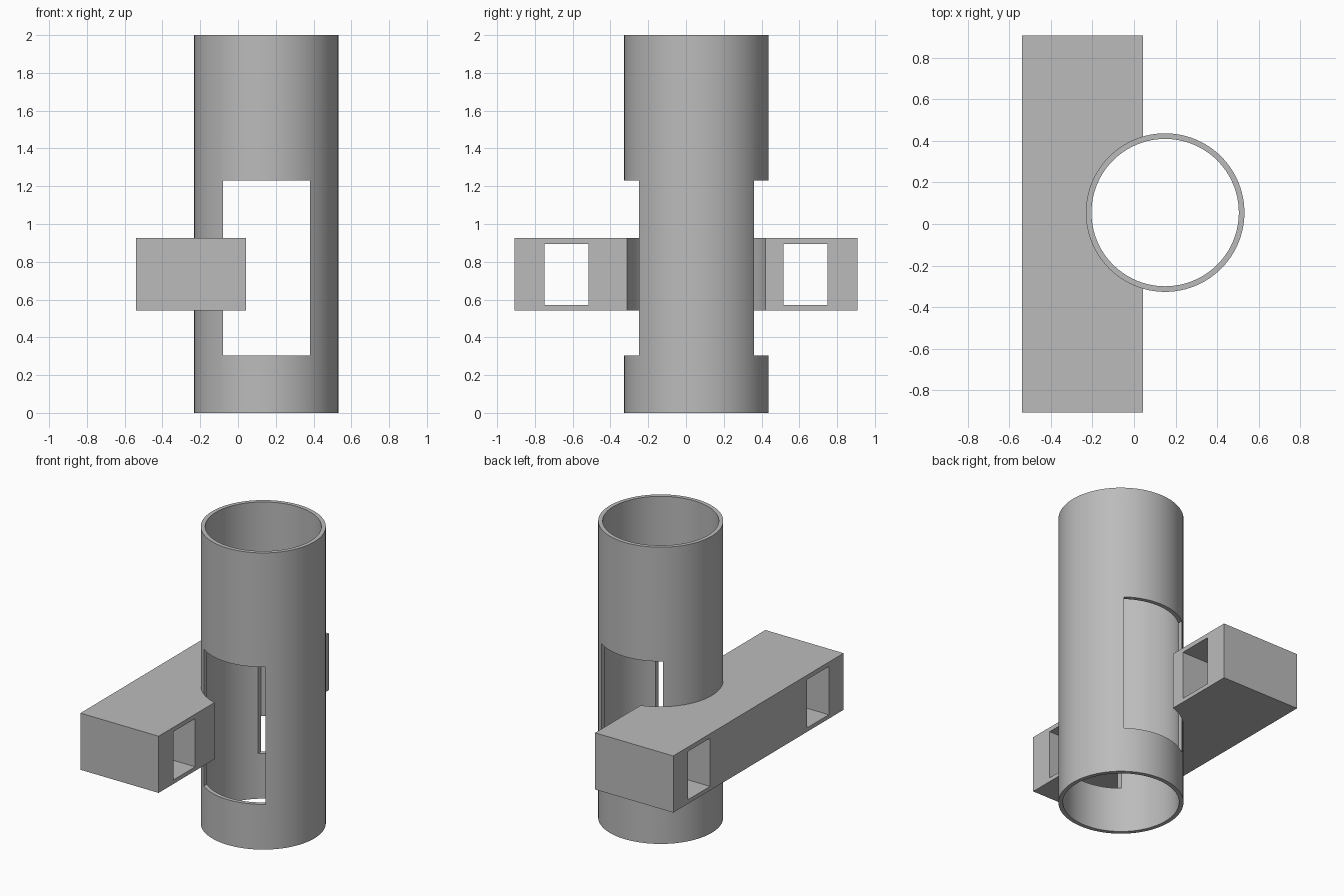
import bpy
import bmesh
from math import radians
from mathutils import Matrix, Vector

if "Cube" in bpy.data.objects:
    bpy.data.objects.remove(bpy.data.objects["Cube"], do_unlink=True)

GREY = (0.5, 0.5, 0.5, 1)
grey = bpy.data.materials.new("plain_grey")
grey.use_nodes = True
grey.diffuse_color = GREY
grey.node_tree.nodes["Principled BSDF"].inputs["Base Color"].default_value = GREY

TUBE_X, TUBE_Y = 0.15, 0.055
OUTER, INNER = 0.382, 0.355


def finish(name, bm):
    mesh = bpy.data.meshes.new(name)
    bm.to_mesh(mesh)
    bm.free()
    mesh.materials.append(grey)
    obj = bpy.data.objects.new(name, mesh)
    bpy.context.collection.objects.link(obj)
    return obj


def box(name, low, high):
    low, high = Vector(low), Vector(high)
    bm = bmesh.new()
    place = Matrix.Translation((low + high) / 2) @ Matrix.Diagonal(high - low).to_4x4()
    bmesh.ops.create_cube(bm, size=1, matrix=place)
    return finish(name, bm)


def cylinder(name, radius, bottom, top):
    bm = bmesh.new()
    bmesh.ops.create_cone(
        bm, cap_ends=True, segments=96, radius1=radius, radius2=radius,
        depth=top - bottom,
        matrix=Matrix.Translation((TUBE_X, TUBE_Y, (bottom + top) / 2)))
    return finish(name, bm)


def activate(obj):
    bpy.ops.object.select_all(action='DESELECT')
    obj.select_set(True)
    bpy.context.view_layer.objects.active = obj


def cut(obj, cutter):
    cutter.hide_render = True
    mod = obj.modifiers.new("cut", 'BOOLEAN')
    mod.operation = 'DIFFERENCE'
    mod.solver = 'EXACT'
    mod.object = cutter
    activate(obj)
    bpy.ops.object.modifier_apply(modifier=mod.name)
    bpy.data.objects.remove(cutter, do_unlink=True)


# Upright tube with a tall window through its front and back
tube = cylinder("tube", OUTER, 0, 2)
cut(tube, cylinder("bore_cutter", INNER, -0.1, 2.1))
cut(tube, box("window_cutter", (-0.08, -1, 0.305), (0.38, 1, 1.23)))

# Cross bar, scooped to hug the tube, with a slot near each end
bar = box("cross_bar", (-0.54, -0.907, 0.543), (0.043, 0.907, 0.925))
cut(bar, cylinder("scoop_cutter", OUTER, 0.2, 1.5))
for near, far in ((-0.75, -0.517), (0.515, 0.75)):
    cut(bar, box("slot_cutter", (-1, near, 0.57), (1, far, 0.895)))

for part in (tube, bar):
    activate(part)
    bpy.ops.object.shade_smooth_by_angle(angle=radians(30))
